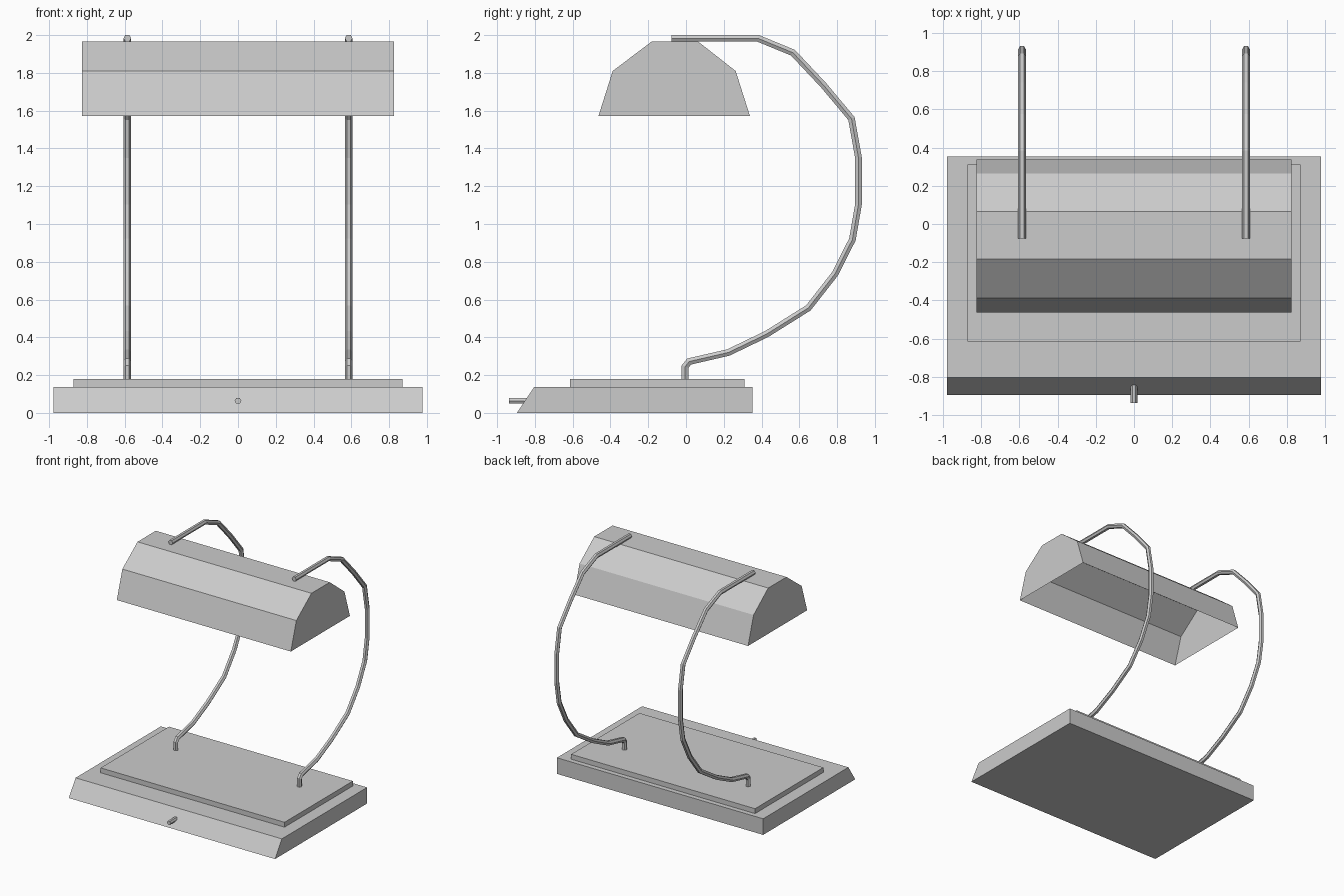
import bpy
import bmesh
from mathutils import Vector

cube = bpy.data.objects.get("Cube")
if cube:
    bpy.data.objects.remove(cube, do_unlink=True)

grey = bpy.data.materials.new("light_grey")
grey.use_nodes = True
colour = (0.6, 0.6, 0.6, 1)
grey.diffuse_color = colour
grey.node_tree.nodes["Principled BSDF"].inputs["Base Color"].default_value = colour


def finish(name, bm):
    bmesh.ops.recalc_face_normals(bm, faces=bm.faces)
    mesh = bpy.data.meshes.new(name)
    bm.to_mesh(mesh)
    bm.free()
    mesh.materials.append(grey)
    obj = bpy.data.objects.new(name, mesh)
    bpy.context.collection.objects.link(obj)
    return obj


def loft(name, rings, open_edge=False):
    """Join closed rings of points and cap both ends."""
    bm = bmesh.new()
    rows = [[bm.verts.new(p) for p in ring] for ring in rings]
    count = len(rows[0])
    for a, b in zip(rows, rows[1:]):
        # an open shell skips the side between the last and first points
        for i in range(count - 1 if open_edge else count):
            j = (i + 1) % count
            bm.faces.new((a[i], a[j], b[j], b[i]))
    bm.faces.new(rows[0])
    bm.faces.new(rows[-1])
    return finish(name, bm)


def extrude_x(name, profile, half_width, open_edge=False):
    rings = [[(x, y, z) for y, z in profile] for x in (-half_width, half_width)]
    return loft(name, rings, open_edge)


def hex_tube(name, path, x, radius):
    """Sweep a hexagon along a (y, z) path with mitred corners."""
    pts = [Vector((0, y, z)) for y, z in path]
    steps = [(b - a).normalized() for a, b in zip(pts, pts[1:])]
    rings = []
    for i, p in enumerate(pts):
        before, after = steps[max(i - 1, 0)], steps[min(i, len(steps) - 1)]
        tangent = (before + after).normalized()
        normal = Vector((0, -tangent.z, tangent.y)) / tangent.dot(after)
        ring = []
        for c, s in ((1, 0), (.5, .866), (-.5, .866), (-1, 0), (-.5, -.866), (.5, -.866)):
            ring.append(p + Vector((x + radius * c, 0, 0)) + normal * radius * s)
        rings.append(ring)
    return loft(name, rings)


# Base with sloping front, and the raised plate on it
extrude_x("base", [(-.895, 0), (.352, 0), (.352, .138), (-.803, .138)], .978)
extrude_x("base_plate", [(-.615, .13), (.31, .13), (.31, .18), (-.615, .18)], .872)

# Switch on the sloping front
hex_tube("switch", [(-.937, .064), (-.83, .064)], 0, .018)

# Lamp shade, open underneath
extrude_x("shade", [(-.463, 1.573), (-.388, 1.81), (-.183, 1.965),
                    (.065, 1.965), (.263, 1.81), (.338, 1.573)], .825, open_edge=True)

# Pair of curved arms
arm = [(-.077, 1.983), (.381, 1.983), (.566, 1.907), (.728, 1.735), (.876, 1.558),
       (.913, 1.352), (.913, 1.103), (.881, .918), (.788, .735), (.648, .556),
       (.428, .418), (.225, .32), (.017, .272), (-.005, .245), (-.005, .17)]
for side, x in (("left", .586), ("right", -.586)):
    hex_tube(side + "_arm", arm, x, .0205)
